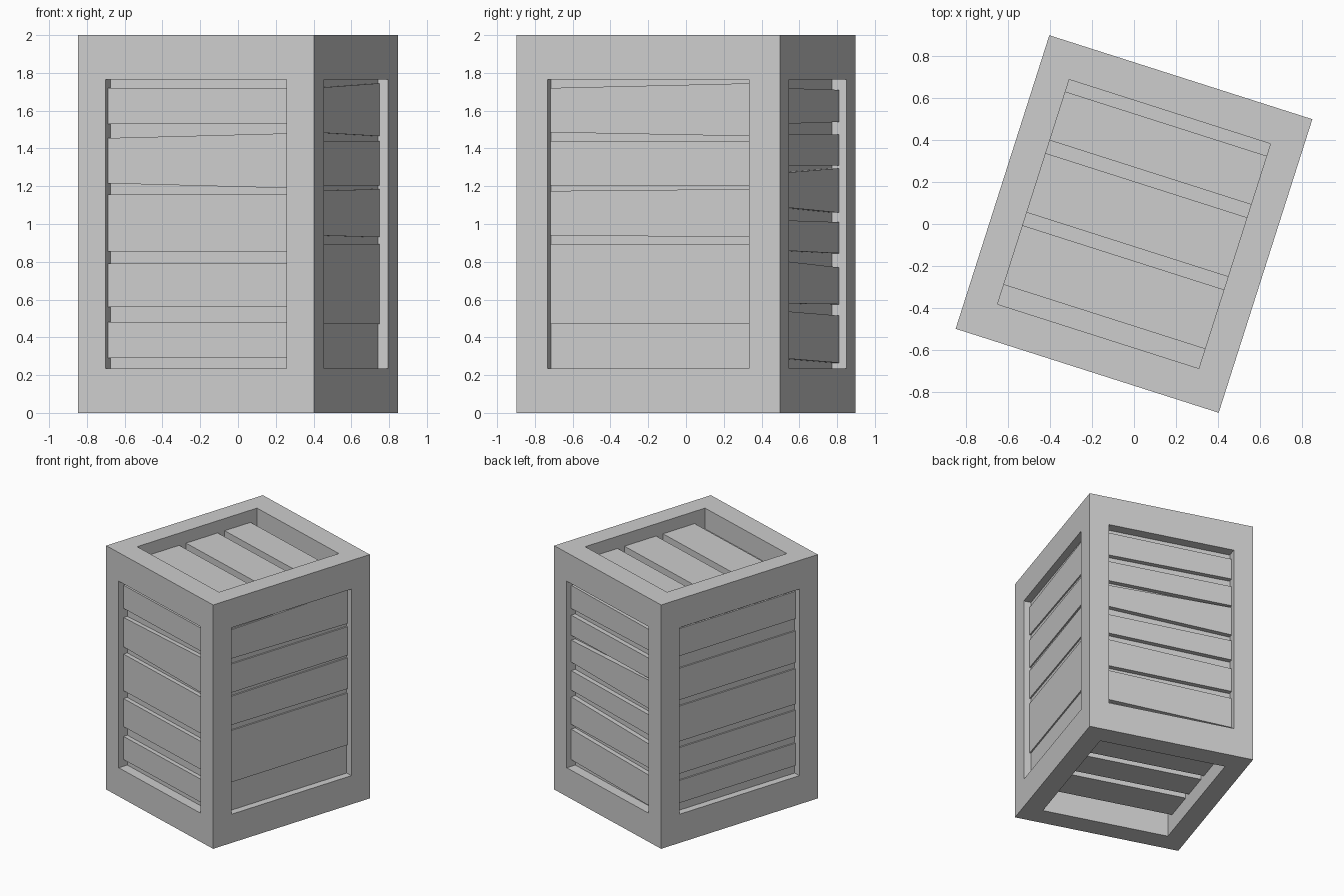
import bpy, bmesh
from math import radians
from mathutils import Vector

if "Cube" in bpy.data.objects:
    bpy.data.objects.remove(bpy.data.objects["Cube"], do_unlink=True)

SIZE = Vector((1.312, 1.464, 2.0))
MARGIN = 0.1175                     # frame width as a share of each side
TURN = radians(-17.7)

grey = bpy.data.materials.new("plain_grey")
grey.use_nodes = True
grey.diffuse_color = (0.61, 0.61, 0.61, 1)
grey.node_tree.nodes["Principled BSDF"].inputs["Base Color"].default_value = (0.61, 0.61, 0.61, 1)


def add_object(name, bm):
    bmesh.ops.recalc_face_normals(bm, faces=bm.faces)
    mesh = bpy.data.meshes.new(name)
    bm.to_mesh(mesh)
    bm.free()
    mesh.materials.append(grey)
    obj = bpy.data.objects.new(name, mesh)
    obj.location.z = SIZE.z / 2
    obj.rotation_euler.z = TURN
    bpy.context.collection.objects.link(obj)
    return obj


# Each side: axis, sign, along-axis, across-axis, panel depth, slat depth,
# slats as (low, high) at the start, then (low, high) at the far end if tapered
SIDES = {
    "front": (1, -1, 0, 2, 0.08, 0.045,
              [(.29, .48), (.56, .79), (.855, 1.155), (1.215, 1.455, 1.19, 1.48), (1.53, 1.72)]),
    "back": (1, 1, 0, 2, 0.08, 0.042,
             [(.265, .515, .29, .54), (.575, .77, .58, .805), (.845, 1.01, .86, 1.02),
              (1.06, 1.295, 1.09, 1.27), (1.31, 1.475), (1.54, 1.71, 1.53, 1.72)]),
    "left": (0, 1, 1, 2, 0.058, 0.047,
             [(.47, .895), (.94, 1.175, .93, 1.185), (1.205, 1.44), (1.485, 1.72, 1.465, 1.745)]),
    "right": (0, -1, 1, 2, 0.058, 0.047,
              [(.30, .485), (.54, .755), (.805, 1.095), (1.145, 1.405), (1.505, 1.73)]),
    "top": (2, 1, 0, 1, 0.17, 0.10,
            [(-.463, -.167), (-.103, .193), (.257, .50)]),
    "bottom": (2, -1, 0, 1, 0.23, 0.14,
               [(-.48, -.21), (-.15, .09), (.145, .47)]),
}

# Frame: a box with a sunken panel on every side
bm = bmesh.new()
bmesh.ops.create_cube(bm, size=1)
panels = list(bm.faces)
bmesh.ops.inset_individual(bm, faces=panels, thickness=MARGIN, use_even_offset=True)
bmesh.ops.scale(bm, vec=SIZE, verts=bm.verts)
bm.normal_update()
sunken = bmesh.ops.extrude_discrete_faces(bm, faces=panels)["faces"]
for face in sunken:
    center = face.calc_center_median()
    for axis, sign, along, across, panel_depth, slat_depth, slats in SIDES.values():
        if center[axis] * sign > SIZE[axis] * 0.4:
            shift = Vector()
            shift[axis] = -sign * panel_depth
            bmesh.ops.translate(bm, vec=shift, verts=face.verts)
            break
add_object("crate_frame", bm)

# Slats: one uneven board for each entry
for side, (axis, sign, along, across, panel_depth, slat_depth, slats) in SIDES.items():
    reach = SIZE[along] * (0.5 - MARGIN)
    base = SIZE.z / 2 if across == 2 else 0
    for number, slat in enumerate(slats, 1):
        start, end = slat[:2], slat[-2:]
        bm = bmesh.new()
        bmesh.ops.create_cube(bm, size=2)
        for v in bm.verts:
            u, w, outward = v.co
            edge = (start if u < 0 else end)[0 if w < 0 else 1]
            depth = slat_depth if outward > 0 else panel_depth + 0.005
            place = Vector()
            place[along] = u * reach
            place[across] = edge - base
            place[axis] = sign * (SIZE[axis] / 2 - depth)
            v.co = place
        add_object(f"{side}_slat_{number}", bm)
